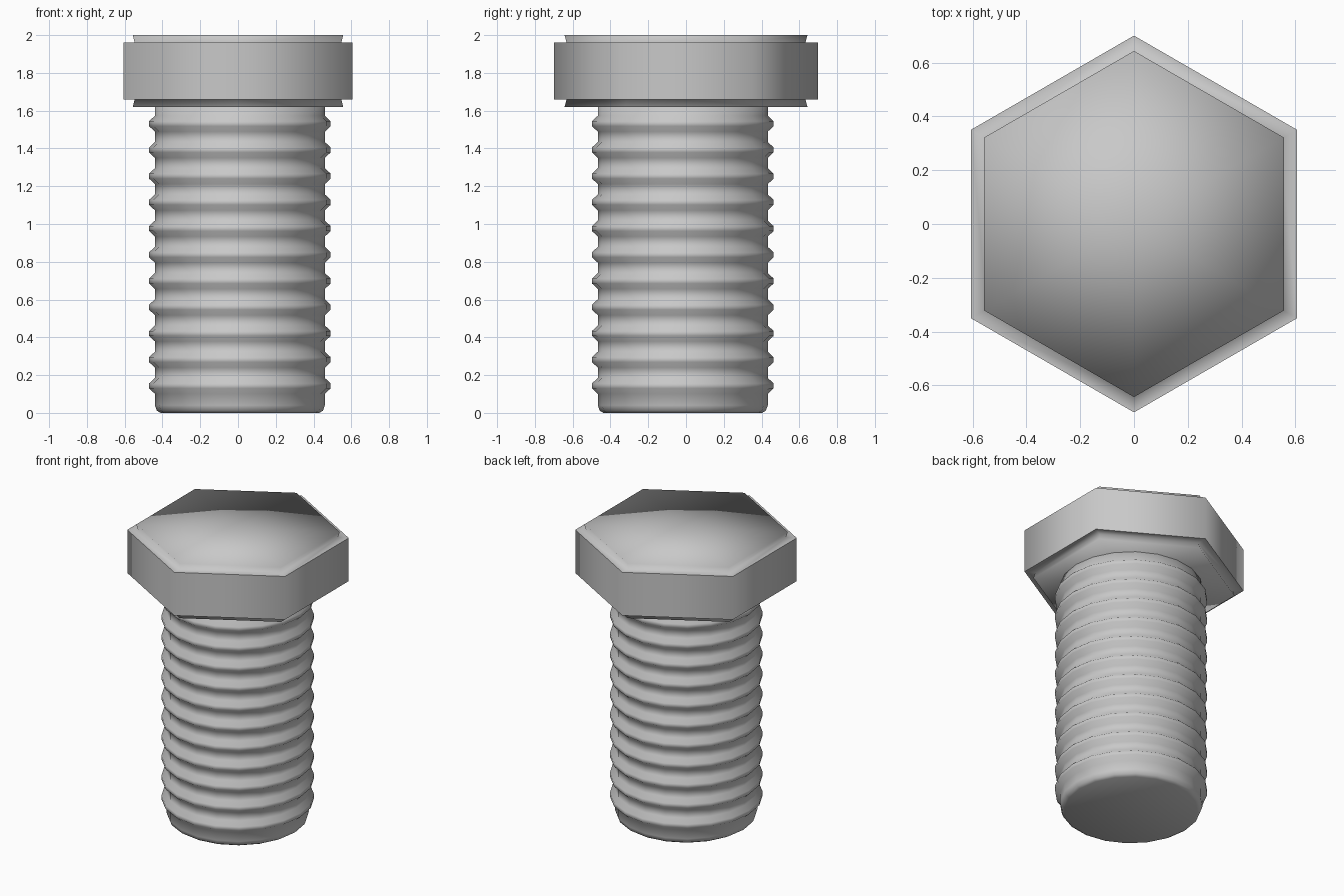
import bpy, bmesh, math

cube = bpy.data.objects.get("Cube")
if cube:
    bpy.data.objects.remove(cube, do_unlink=True)

steel = bpy.data.materials.new("grey steel")
steel.use_nodes = True
GREY = (0.58, 0.58, 0.58, 1)
steel.diffuse_color = GREY
steel.node_tree.nodes["Principled BSDF"].inputs["Base Color"].default_value = GREY


def lathe(name, profile, sides, turn=0.0, centre=(0, 0), sharp_rings=()):
    """Stack of polygon rings (radius, z), closed with a fan at each end."""
    bm = bmesh.new()
    cx, cy = centre
    rings = []
    for r, z in profile:
        angles = [turn + math.tau * i / sides for i in range(sides)]
        rings.append([bm.verts.new((cx + r * math.cos(a), cy + r * math.sin(a), z))
                      for a in angles])
    for low, high in zip(rings, rings[1:]):
        for i in range(sides):
            j = (i + 1) % sides
            bm.faces.new((low[i], low[j], high[j], high[i]))
    for ring, z in ((rings[0], profile[0][1]), (rings[-1], profile[-1][1])):
        hub = bm.verts.new((cx, cy, z))
        for i in range(sides):
            bm.faces.new((ring[i], ring[(i + 1) % sides], hub))
    bmesh.ops.recalc_face_normals(bm, faces=bm.faces[:])
    for f in bm.faces:
        f.smooth = True
    for k in sharp_rings:
        for i in range(sides):
            bm.edges.get((rings[k][i], rings[k][(i + 1) % sides])).smooth = False
    mesh = bpy.data.meshes.new(name)
    bm.to_mesh(mesh)
    bm.free()
    mesh.materials.append(steel)
    obj = bpy.data.objects.new(name, mesh)
    bpy.context.collection.objects.link(obj)
    return obj


# Hexagonal head with a slightly flared raised plate above and below
PLATE, FOOT, HEAD = 0.643, 0.632, 0.70
lathe("hex_head",
      [(PLATE, 1.62), (FOOT, 1.66), (HEAD, 1.66),
       (HEAD, 1.96), (FOOT, 1.96), (PLATE, 2.0)],
      6, turn=math.pi / 2, sharp_rings=(2, 3))

# Threaded shank: evenly spaced ridges on a slightly off-centre cylinder
CORE, RIDGE, PITCH = 0.45, 0.481, 0.1388
shank = [(0.42, 0), (0.44, 0.012), (CORE, 0.04)]
for n in range(11):
    z = 0.143 + n * PITCH
    shank += [(CORE, z - 0.042), (RIDGE, z - 0.013),
              (RIDGE, z + 0.013), (CORE, z + 0.042)]
shank.append((CORE, 1.63))
lathe("threaded_shank", shank, 20, centre=(0.01, -0.017))
